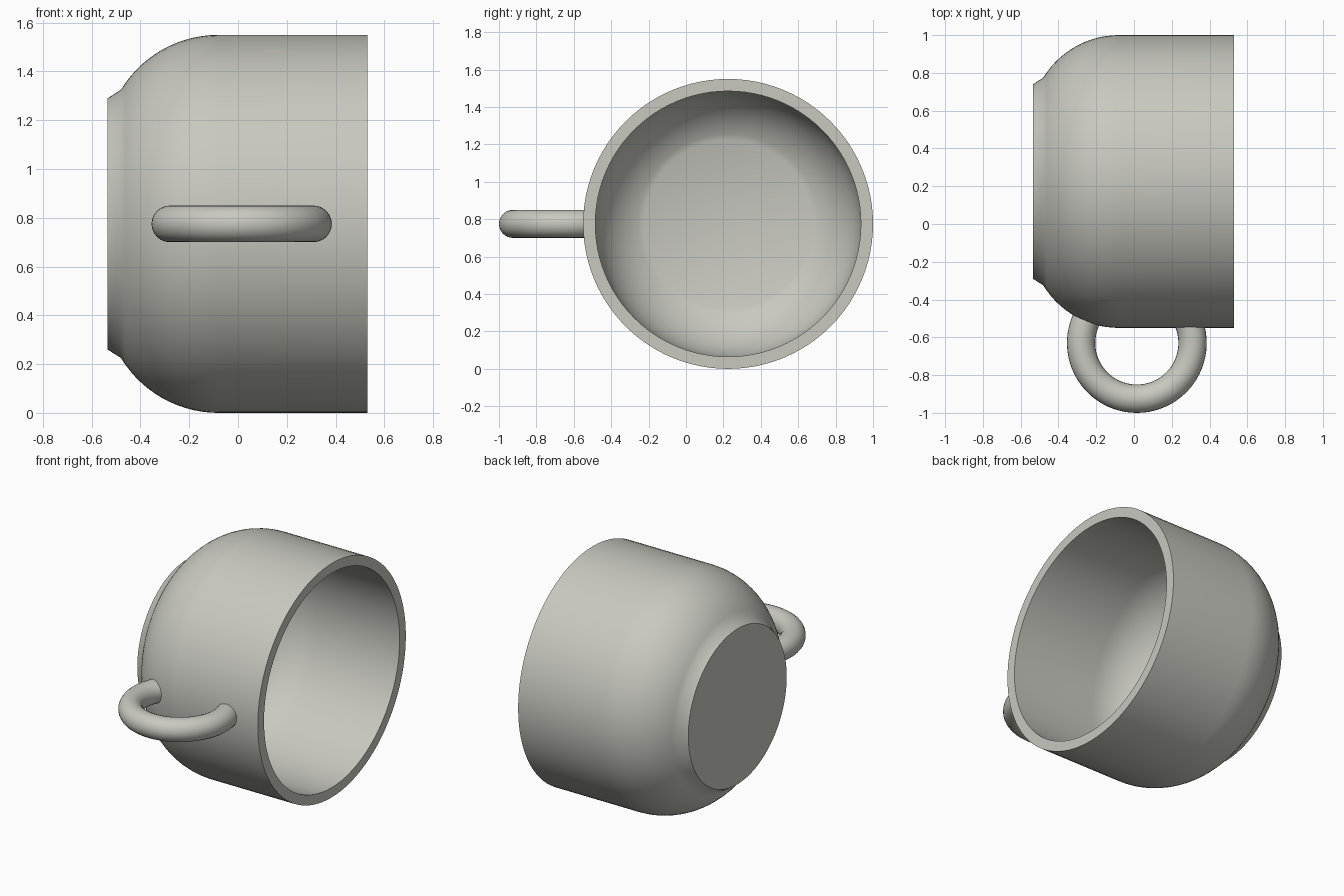
import bpy, bmesh, math

if "Cube" in bpy.data.objects:
    bpy.data.objects.remove(bpy.data.objects["Cube"])

AXIS_Y, AXIS_Z = 0.225, 0.775   # the cup lies on its side along x
SEGMENTS = 96

clay = bpy.data.materials.new("warm_grey")
clay.diffuse_color = (0.58, 0.58, 0.53, 1)
clay.use_nodes = True
clay.node_tree.nodes["Principled BSDF"].inputs["Base Color"].default_value = clay.diffuse_color


def skin_rings(name, rings):
    """Join rings of points with quads and close both ends with a flat face."""
    bm = bmesh.new()
    loops = [[bm.verts.new(p) for p in ring] for ring in rings]
    for a, b in zip(loops, loops[1:]):
        n = len(a)
        for i in range(n):
            j = (i + 1) % n
            bm.faces.new((a[i], a[j], b[j], b[i]))
    bm.faces.new(loops[0])
    bm.faces.new(loops[-1])
    bmesh.ops.recalc_face_normals(bm, faces=bm.faces)
    mesh = bpy.data.meshes.new(name)
    bm.to_mesh(mesh)
    bm.free()
    obj = bpy.data.objects.new(name, mesh)
    bpy.context.collection.objects.link(obj)
    mesh.materials.append(clay)
    bpy.ops.object.select_all(action='DESELECT')
    obj.select_set(True)
    bpy.context.view_layer.objects.active = obj
    bpy.ops.object.shade_smooth_by_angle(angle=math.radians(25))
    return obj


def shoulder(radius, x_end, steps=14):
    """Arc from the straight wall (x = -0.08) round to x_end, as (x, r)."""
    end = math.asin((-0.08 - x_end) / radius)
    return [(-0.08 - radius * math.sin(end * i / steps),
             0.307 + radius * math.cos(end * i / steps)) for i in range(steps + 1)]


def circle(x, r):
    return [(x, AXIS_Y + r * math.cos(t), AXIS_Z + r * math.sin(t))
            for t in (2 * math.pi * i / SEGMENTS for i in range(SEGMENTS))]


# Cup: foot, rounded outer shoulder, straight wall, rim, inner wall, floor
outer = [(-0.535, 0.515)] + shoulder(0.468, -0.48)[::-1] + [(0.53, 0.775)]
inner = [(0.53, 0.71)] + shoulder(0.403, -0.457)
skin_rings("cup_body", [circle(x, r) for x, r in outer + inner])

# Handle: ring cut off inside the thickness of the cup wall
MAJOR, TUBE = 0.295, 0.075
start, stop = math.radians(180 - 32), math.radians(360 + 22.3)
handle = []
for i in range(49):
    a = start + (stop - start) * i / 48
    ring = []
    for k in range(24):
        t = 2 * math.pi * k / 24
        d = MAJOR + TUBE * math.cos(t)
        ring.append((0.015 + d * math.cos(a), -0.63 + d * math.sin(a),
                     AXIS_Z + TUBE * math.sin(t)))
    handle.append(ring)
skin_rings("handle", handle)
